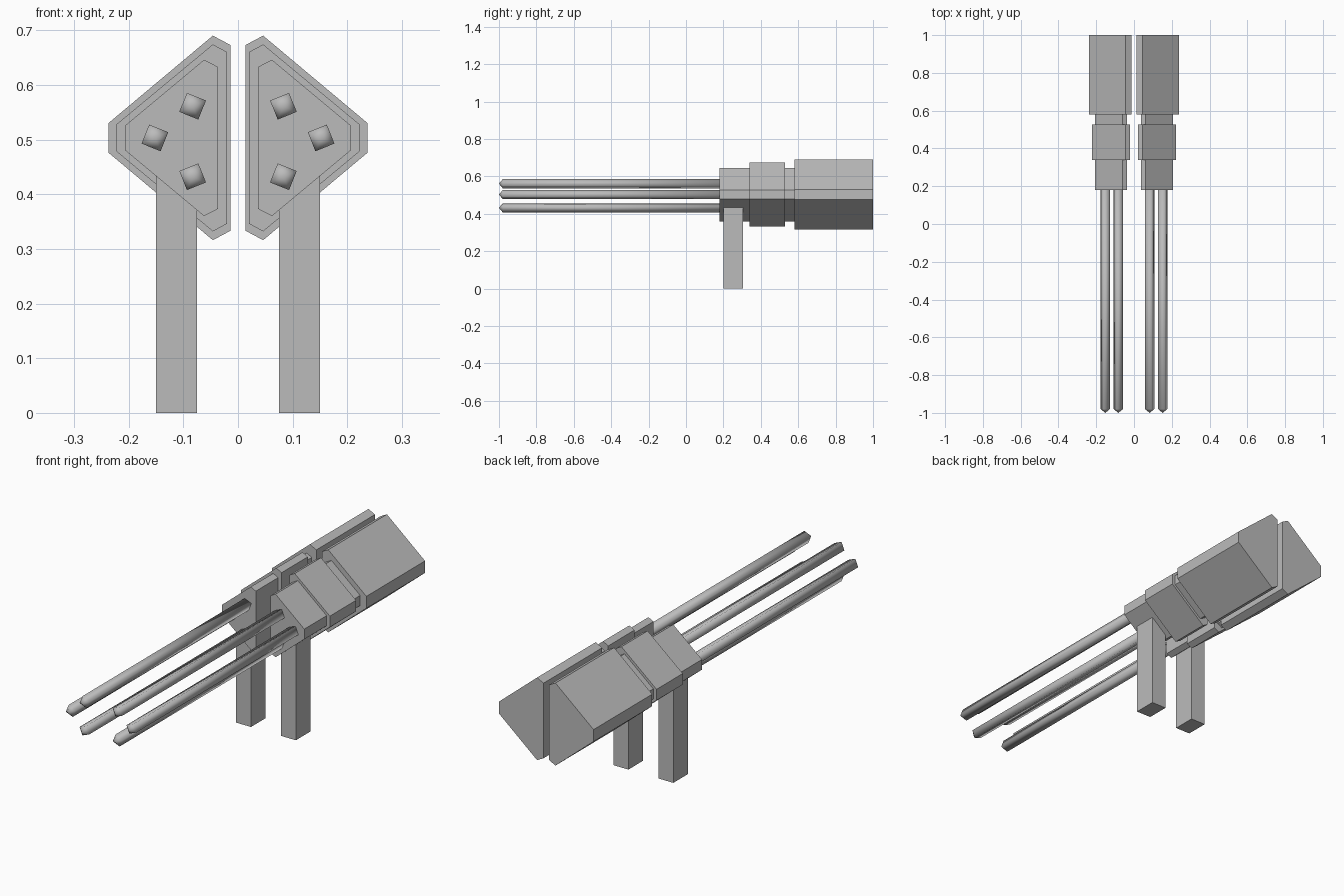
import bpy, bmesh, math
from mathutils import Vector

cube = bpy.data.objects.get("Cube")
if cube:
    bpy.data.objects.remove(cube, do_unlink=True)

grey = bpy.data.materials.new("plain_grey")
grey.use_nodes = True
COLOR = (0.5, 0.5, 0.5, 1)
grey.diffuse_color = COLOR
grey.node_tree.nodes["Principled BSDF"].inputs["Base Color"].default_value = COLOR

MID_Z = 0.503


def finish(bm, name, smooth=False):
    bmesh.ops.recalc_face_normals(bm, faces=bm.faces[:])
    for f in bm.faces:
        f.smooth = smooth
    mesh = bpy.data.meshes.new(name)
    bm.to_mesh(mesh)
    bm.free()
    mesh.materials.append(grey)
    obj = bpy.data.objects.new(name, mesh)
    bpy.context.collection.objects.link(obj)
    return obj


def prism(name, outline, y0, y1):
    """Extrude an x/z outline along y."""
    bm = bmesh.new()
    face = bm.faces.new([bm.verts.new((x, y0, z)) for x, z in outline])
    ext = bmesh.ops.extrude_face_region(bm, geom=[face])["geom"]
    verts = [v for v in ext if isinstance(v, bmesh.types.BMVert)]
    bmesh.ops.translate(bm, verts=verts, vec=(0, y1 - y0, 0))
    return finish(bm, name)


def wedge(side, inner, shoulder, outer, edge, peak, flat):
    """Six-sided section, symmetric above and below the middle height."""
    upper = [(inner, edge), (shoulder, peak), (outer, flat)]
    pts = [(x, MID_Z + h) for x, h in upper]
    pts += [(x, MID_Z - h) for x, h in reversed(upper)]
    return [(side * x, z) for x, z in pts]


def barrel(name, x, z, corner):
    """Square rod along y with a short pointed tip."""
    bm = bmesh.new()
    rings = []
    for y in (0.2, -0.98):
        rings.append([bm.verts.new((x + 0.0265 * math.cos(corner + k * math.pi / 2), y,
                                    z + 0.0265 * math.sin(corner + k * math.pi / 2)))
                      for k in range(4)])
    back, front = rings
    tip = bm.verts.new((x, -1, z))
    bm.faces.new(back)
    for k in range(4):
        n = (k + 1) % 4
        bm.faces.new((back[k], back[n], front[n], front[k]))
        bm.faces.new((front[k], front[n], tip))
    return finish(bm, name, smooth=True)


for label, s in (("left", 1), ("right", -1)):
    # stepped housing: core, collar and large rear block
    prism(label + "_core", wedge(s, 0.037, 0.062, 0.206, 0.13, 0.143, 0.023), 0.18, 0.59)
    prism(label + "_collar", wedge(s, 0.02, 0.046, 0.222, 0.157, 0.171, 0.025), 0.34, 0.528)
    prism(label + "_rear_block", wedge(s, 0.014, 0.046, 0.237, 0.17, 0.187, 0.027), 0.58, 1.0)

    # support leg
    x0, x1 = s * 0.075, s * 0.15
    prism(label + "_leg", [(x0, 0), (x1, 0), (x1, 0.435), (x0, 0.435)], 0.2, 0.305)

    # three barrels, the lowest one turned the opposite way
    for part, x, z, turn in (("upper", 0.083, 0.561, 1), ("outer", 0.152, 0.503, 1),
                             ("lower", 0.083, 0.432, -1)):
        corner = math.pi / 2 - s * turn * math.radians(23)
        barrel(f"{label}_{part}_barrel", s * x, z, corner)
